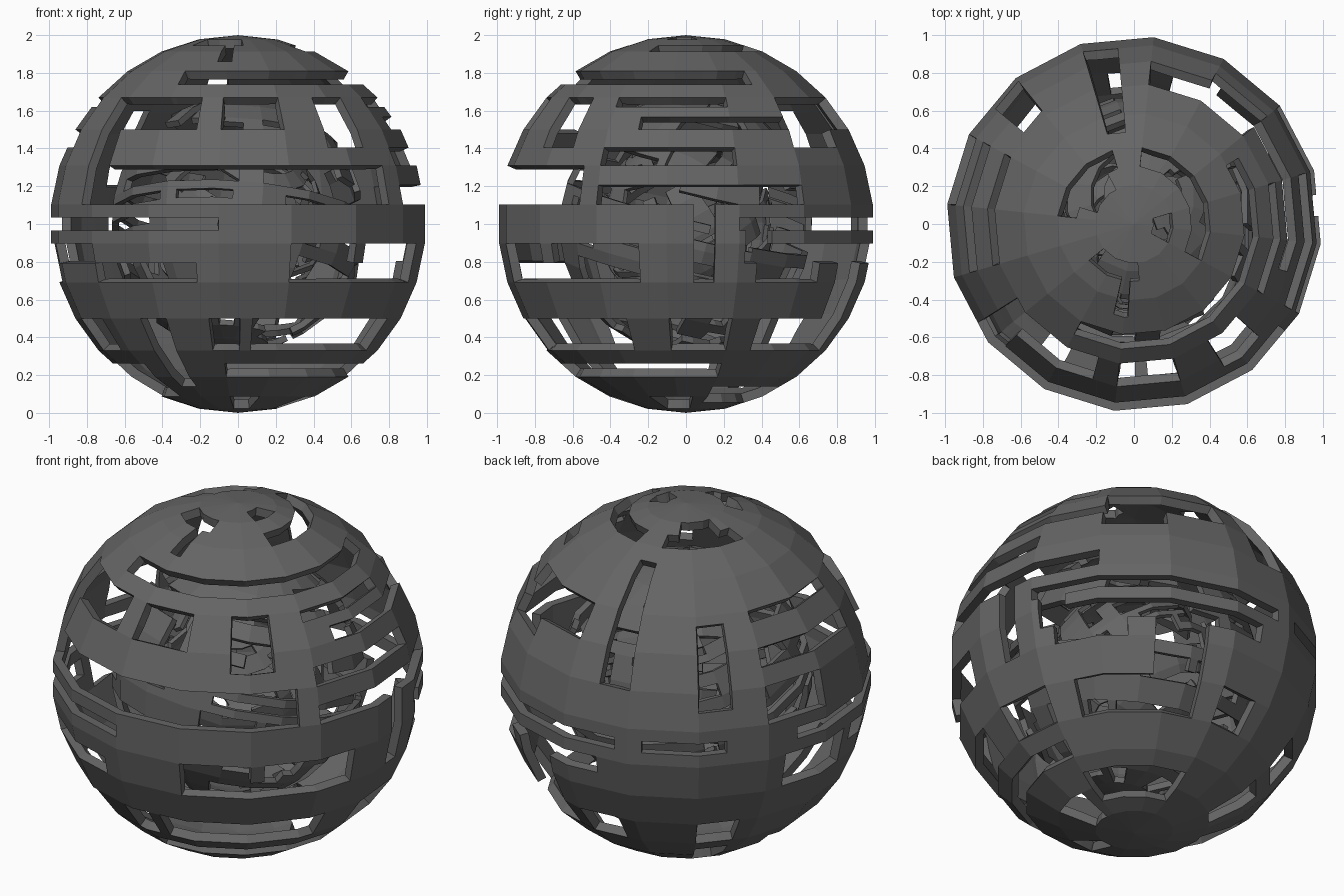
import bpy, bmesh, math, random
from mathutils import Vector

if "Cube" in bpy.data.objects:
    bpy.data.objects.remove(bpy.data.objects["Cube"])

SEG, STEP, TURN = 16, 22.5, -6.0   # 16 columns, first edge turned by -6 degrees

# Openings: latitude band (units of 6 degrees) -> column spans (units of 22.5 degrees)
UPPER = {
    (13, 14): [(15, 17)],
    (12, 13): [(10, 12.5), (5.5, 7.5)],
    (11, 12): [(15, 20), (5, 8)],
    (10, 12): [(11.7, 12.1)],
    (8, 9): [(11, 17.7)],
    (3, 10): [(4.5, 5)],
    (6.4, 7): [(15, 17), (7, 9)],
    (5, 5.8): [(15.5, 18)],
    (5, 7): [(3, 4), (9.7, 11.6), (12, 13)],
    (4, 7): [(2, 3), (13.7, 14.4)],
    (4, 5): [(7, 9)],
    (3, 4): [(15, 17)],
    (3, 5): [(9.7, 10.2)],
    (2, 6.5): [(6, 6.5)],
    (1, 3): [(9.7, 14.7), (7, 8)],
    (1, 2): [(15, 18)],
}
LOWER = {
    (-.33, .33): [(7.5, 12), (1, 4.8), (5.2, 6.4)],
    (-3, 1): [(.38, .67)],
    (-2, .33): [(1.1, 1.5)],
    (-2, -1): [(14.2, 15.6), (2, 4.5), (8.7, 10)],
    (-3, -2): [(10, 11.67), (14, 15.6)],
    (-3, -1): [(13, 14), (1.3, 2.4), (7.3, 8.5)],
    (-6, -1): [(2.8, 3.6)],
    (-7, -5): [(0, 1), (1.5, 3.6), (4, 4.7), (6, 6.7), (9, 9.7),
               (11.8, 12.3), (12.5, 15.3)],
    (-10, -5): [(10.6, 11.1)],
    (-11, -8): [(7.7, 10.1), (6, 6.7)],
    (-9, -8): [(12, 17)],
    (-12, -10): [(1, 4)],
    (-13, -11): [(12, 13), (15, 16.5)],
}
HOLES = {**UPPER, **LOWER}


def corner(u, h):
    """Corner of the coarse 16 x 15 sphere."""
    a, b = math.radians(TURN + STEP * u), math.radians(6 * h)
    return Vector((math.cos(a) * math.cos(b), math.sin(a) * math.cos(b), math.sin(b)))


def surface(u, h):
    """Point on the flat facets of the coarse sphere."""
    u0 = math.floor(u)
    h0 = min(2 * math.floor((h + 15) / 2) - 15, 13)
    s, t = u - u0, (h - h0) / 2
    low = corner(u0, h0).lerp(corner(u0 + 1, h0), s)
    high = corner(u0, h0 + 2).lerp(corner(u0 + 1, h0 + 2), s)
    return low.lerp(high, t)


def shell_mesh(name, holes):
    us, hs = set(range(SEG + 1)), set(range(-15, 16))
    for band, spans in holes.items():
        hs.update(band)
        for span in spans:
            us.update(round(e % SEG, 3) for e in span)
    us, hs = sorted(us), sorted(hs)
    bm = bmesh.new()
    found = {}

    def is_open(u, h):
        return any(lo < h < hi and any(a < u < b or a < u + SEG < b for a, b in spans)
                   for (lo, hi), spans in holes.items())

    def vert(u, h):
        p = surface(u, h)
        key = tuple(round(c, 4) + 0.0 for c in p)
        if key not in found:
            found[key] = bm.verts.new(p)
        return found[key]

    for h0, h1 in zip(hs, hs[1:]):
        for u0, u1 in zip(us, us[1:]):
            if is_open((u0 + u1) / 2, (h0 + h1) / 2):
                continue
            ring = [vert(u0, h0), vert(u1, h0), vert(u1, h1), vert(u0, h1)]
            ring = list(dict.fromkeys(ring))
            if len(ring) > 2:
                bm.faces.new(ring)
    bm.normal_update()
    mesh = bpy.data.meshes.new(name)
    bm.to_mesh(mesh)
    bm.free()
    return mesh


def more_holes(seed):
    """The same openings plus a scatter of extra slots for the broken-up inner shells."""
    rng = random.Random(seed)
    holes = {band: list(spans) for band, spans in HOLES.items()}
    for _ in range(26):
        lo, start = rng.randrange(-12, 11), rng.randrange(32) / 2
        band = (lo, lo + rng.choice((1, 2, 2)))
        holes.setdefault(band, []).append((start, start + rng.choice((1, 2, 3))))
    return holes


grey = bpy.data.materials.new("dark_grey")
grey.diffuse_color = (0.13, 0.13, 0.13, 1)
grey.use_nodes = True
grey.node_tree.nodes["Principled BSDF"].inputs["Base Color"].default_value = grey.diffuse_color

# Nested pierced shells, each smaller and turned differently
for name, size, turn, holes in (
        ("outer_shell", 1.0, (0, 0, 0), HOLES),
        ("middle_shell", 0.68, (12, 8, 130), more_holes(3)),
        ("inner_shell", 0.47, (-25, 20, 250), more_holes(8))):
    mesh = shell_mesh(name, holes)
    mesh.materials.append(grey)
    ob = bpy.data.objects.new(name, mesh)
    bpy.context.collection.objects.link(ob)
    ob.location.z = 1
    ob.scale = (size,) * 3
    ob.rotation_euler = [math.radians(a) for a in turn]
    wall = ob.modifiers.new("wall", 'SOLIDIFY')
    wall.thickness = 0.05
    wall.offset = -1
